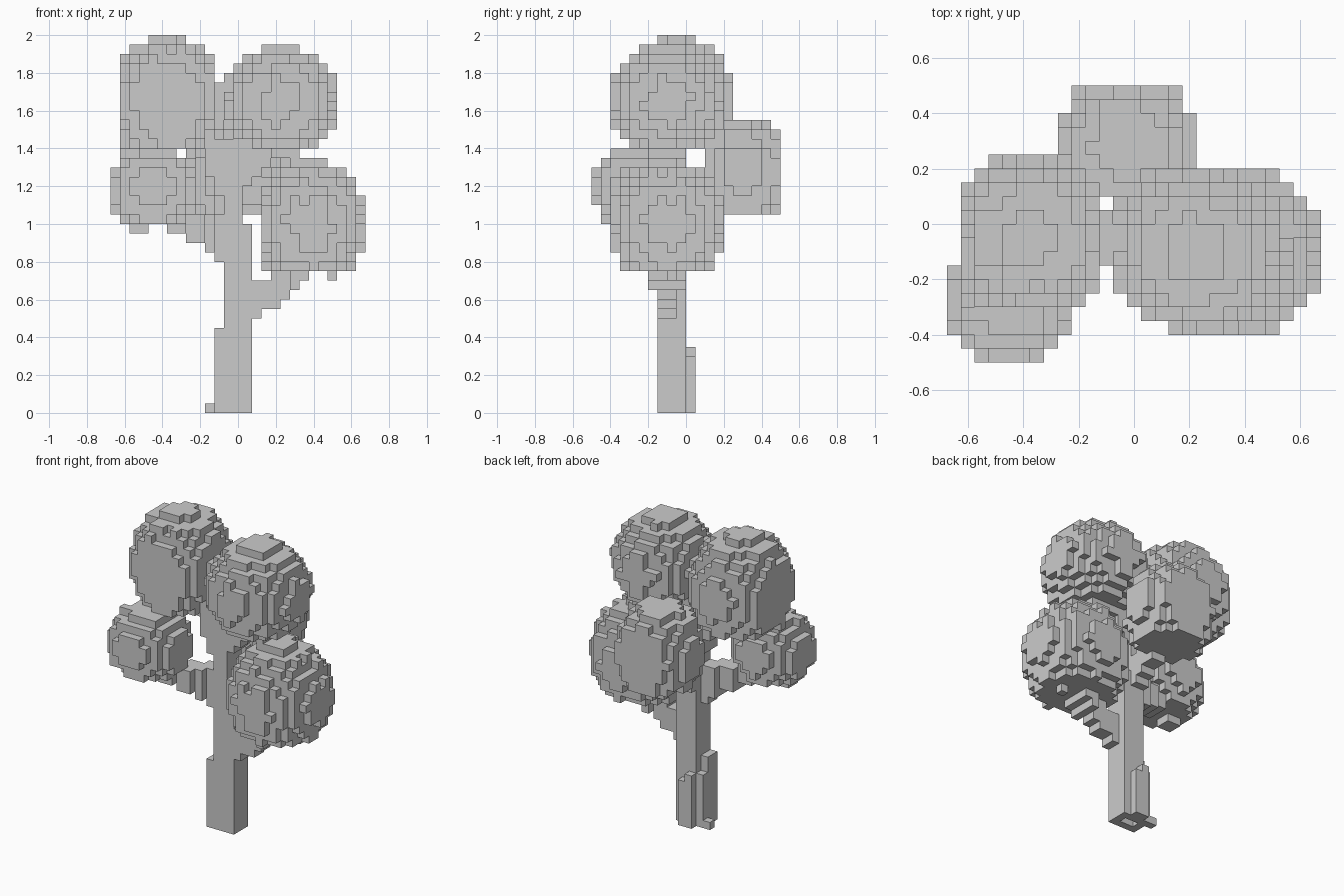
import bpy
import math
import random
from mathutils import Vector

cube = bpy.data.objects.get("Cube")
if cube:
    bpy.data.objects.remove(cube, do_unlink=True)

random.seed(4)
V = 0.05                          # block size
SHIFT = Vector((0.5, 0, 0))       # blocks straddle the x = 0 plane

grey = bpy.data.materials.new("plain grey")
grey.use_nodes = True
GREY = (0.6, 0.6, 0.6, 1)
grey.diffuse_color = GREY
grey.node_tree.nodes["Principled BSDF"].inputs["Base Color"].default_value = GREY


def centre(cell):
    return (Vector(cell) + Vector((0.5, 0.5, 0.5)) - SHIFT) * V


def box(lo, hi):
    """Cells filling a box given by two corners."""
    a = [round(lo[i] / V + SHIFT[i]) for i in range(3)]
    b = [round(hi[i] / V + SHIFT[i]) for i in range(3)]
    return {(x, y, z) for x in range(a[0], b[0])
            for y in range(a[1], b[1]) for z in range(a[2], b[2])}


def blob(mid, rad, lo, hi, rough=0.06):
    """Rough ellipsoid of cells, cut flat where it leaves the box lo-hi."""
    cells = set()
    for cell in sorted(box(lo, hi)):
        p = centre(cell)
        dist = sum(((p[i] - mid[i]) / rad[i]) ** 2 for i in range(3))
        if dist <= 1 + random.uniform(-rough, rough):
            cells.add(cell)
    return cells


def branch(start, end, half):
    """Cells swept by a small box from start to end."""
    start, end, half = Vector(start), Vector(end), Vector(half)
    cells = set()
    for s in range(31):
        p = start.lerp(end, s / 30)
        lo = [math.ceil((p[i] - half[i]) / V + SHIFT[i] - 0.5) for i in range(3)]
        hi = [math.floor((p[i] + half[i]) / V + SHIFT[i] - 0.5) for i in range(3)]
        cells |= {(x, y, z) for x in range(lo[0], hi[0] + 1)
                  for y in range(lo[1], hi[1] + 1) for z in range(lo[2], hi[2] + 1)}
    return cells


def build(name, cells, solid):
    """Mesh of the block faces not covered by any other block."""
    index, faces = {}, []
    for cell in sorted(cells):
        for axis in range(3):
            b, c = (axis + 1) % 3, (axis + 2) % 3
            for side in (0, 1):
                near = list(cell)
                near[axis] += 2 * side - 1
                if tuple(near) in solid:
                    continue
                quad = []
                for u, w in ((0, 0), (1, 0), (1, 1), (0, 1)):
                    corner = list(cell)
                    corner[axis] += side
                    corner[b] += u
                    corner[c] += w
                    quad.append(index.setdefault(tuple(corner), len(index)))
                faces.append(quad if side else quad[::-1])
    mesh = bpy.data.meshes.new(name)
    mesh.from_pydata([(Vector(k) - SHIFT) * V for k in index], [], faces)
    mesh.materials.append(grey)
    obj = bpy.data.objects.new(name, mesh)
    bpy.context.collection.objects.link(obj)


parts = {}

# Trunk with a stepped foot, two back ribs and a small hollow underneath
trunk = box((-0.075, -0.15, 0), (0.075, 0, 1.0))
trunk |= box((-0.075, -0.15, 1.0), (0.025, 0, 1.45))
trunk |= box((-0.125, -0.15, 0), (-0.075, 0, 0.35))
trunk |= box((-0.125, -0.15, 0.35), (-0.075, -0.05, 0.45))
trunk |= box((-0.025, 0, 0), (0.025, 0.05, 0.3))
trunk |= box((-0.075, 0, 0), (-0.025, 0.05, 0.35))
trunk |= box((-0.175, -0.05, 0), (-0.125, 0, 0.05))
trunk -= box((-0.075, -0.1, 0), (0.025, -0.05, 0.05))
parts["trunk"] = trunk

# Stepped lower branches: x range, y range, z range of each step
limb = set()
for x0, x1, y0, y1, z0, z1 in ((0.075, 0.125, -0.15, -0.05, 0.5, 0.7),
                               (0.125, 0.175, -0.15, -0.05, 0.55, 0.7),
                               (0.175, 0.225, -0.15, -0.05, 0.55, 0.75),
                               (0.225, 0.275, -0.15, -0.05, 0.6, 0.8),
                               (0.275, 0.325, -0.2, 0, 0.65, 0.85),
                               (0.325, 0.375, -0.2, 0, 0.7, 0.85)):
    limb |= box((x0, y0, z0), (x1, y1, z1))
parts["lower_left_branch"] = limb

limb = set()
for x0, x1, y0, y1, z0 in ((-0.125, -0.075, -0.15, -0.05, 0.8),
                           (-0.175, -0.125, -0.2, -0.05, 0.85),
                           (-0.275, -0.175, -0.25, -0.1, 0.9),
                           (-0.375, -0.275, -0.3, -0.15, 0.95)):
    limb |= box((x0, y0, z0), (x1, y1, 1.05))
parts["lower_right_branch"] = limb

# Upper branches
parts["back_branch"] = branch((-0.03, -0.05, 0.95), (-0.04, 0.25, 1.18),
                              (0.06, 0.05, 0.07))
parts["upper_right_branch"] = branch((-0.06, -0.08, 1.25), (-0.17, -0.05, 1.5),
                                     (0.06, 0.06, 0.08))
parts["upper_left_branch"] = branch((0, -0.08, 1.3), (0.18, -0.1, 1.48),
                                    (0.06, 0.06, 0.08))

# Leaf clumps
parts["upper_right_leaves"] = (
    blob((-0.375, -0.05, 1.65), (0.3, 0.3, 0.35),
         (-0.625, -0.3, 1.4), (-0.125, 0.25, 2.0))
    | box((-0.175, -0.15, 1.5), (-0.075, 0.05, 1.75)))
parts["upper_left_leaves"] = blob((0.225, -0.1, 1.65), (0.3, 0.3, 0.3),
                                  (-0.075, -0.4, 1.35), (0.525, 0.2, 1.95))
parts["lower_right_leaves"] = (
    blob((-0.45, -0.275, 1.19), (0.235, 0.235, 0.24),
         (-0.675, -0.5, 1.0), (-0.225, -0.05, 1.4))
    | box((-0.575, -0.35, 0.95), (-0.475, -0.25, 1.05)))
parts["lower_left_leaves"] = (
    blob((0.375, -0.1, 1.0), (0.3, 0.3, 0.35),
         (0.125, -0.4, 0.75), (0.675, 0.2, 1.35))
    | box((0.475, -0.1, 0.7), (0.525, -0.05, 0.8)))
parts["back_leaves"] = blob((-0.025, 0.3, 1.275), (0.25, 0.25, 0.3),
                            (-0.275, 0.1, 1.05), (0.225, 0.5, 1.55))

# Each block belongs to the first part that claims it
solid = set().union(*parts.values())
taken = set()
for name, cells in parts.items():
    build(name, cells - taken, solid)
    taken |= cells
